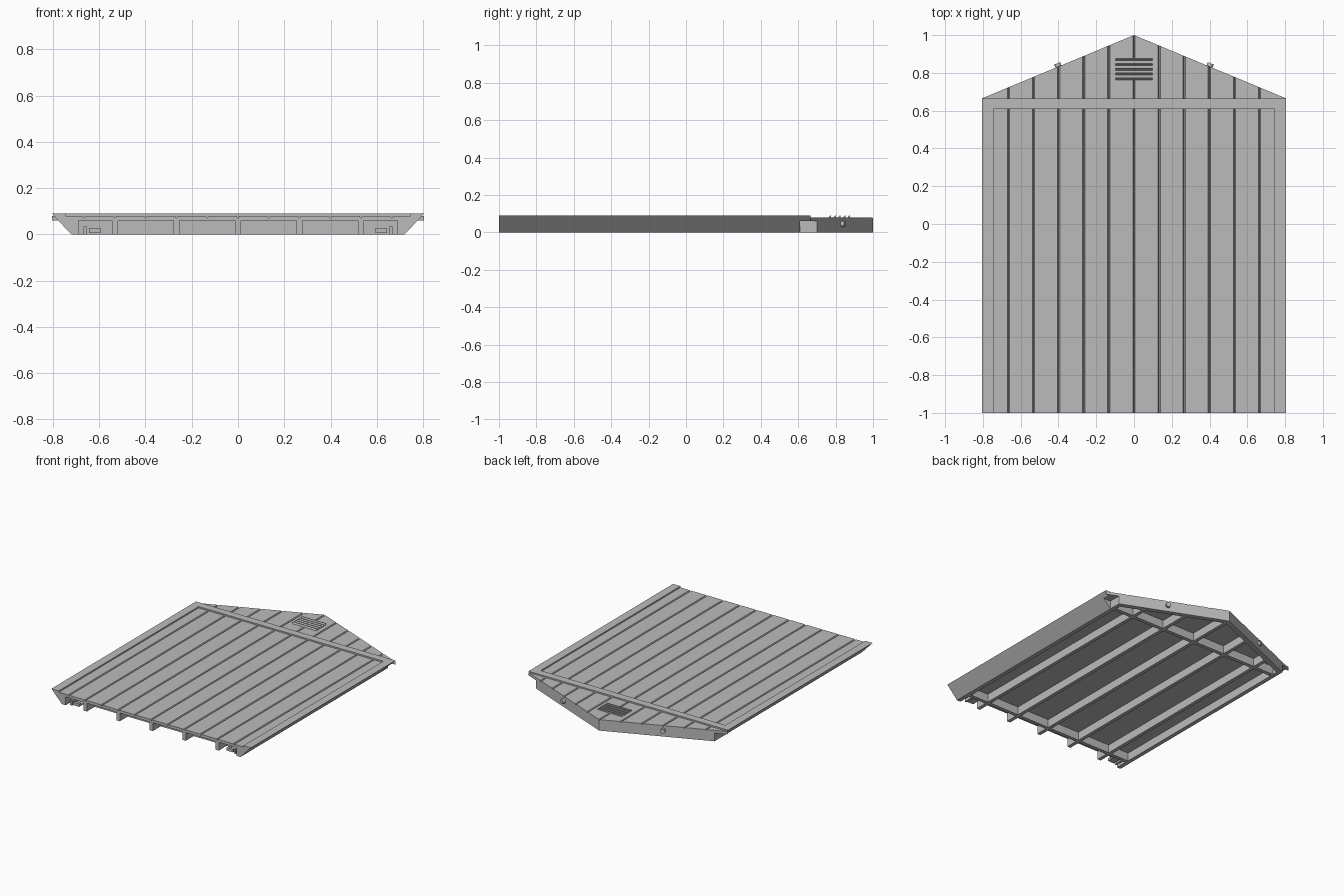
import bpy, bmesh, math
from mathutils import Vector

cube = bpy.data.objects.get("Cube")
if cube:
    bpy.data.objects.remove(cube, do_unlink=True)

grey = bpy.data.materials.new("mid grey")
grey.use_nodes = True
colour = (0.5, 0.5, 0.5, 1)
grey.diffuse_color = colour
grey.node_tree.nodes["Principled BSDF"].inputs["Base Color"].default_value = colour

TOP, SURF, UNDER = 0.09, 0.08, 0.06      # frame top, board top, board underside
HALF, INNER, FOOT = 0.805, 0.745, 0.72   # half widths
EAVE, RAIL, APEX, FRONT = 0.665, 0.61, 1.0, -1.0
SLOPE = (APEX - EAVE) / HALF


def roof(x):
    return APEX - SLOPE * abs(x)


def finish(name, bm):
    bmesh.ops.recalc_face_normals(bm, faces=bm.faces)
    mesh = bpy.data.meshes.new(name)
    bm.to_mesh(mesh)
    bm.free()
    mesh.materials.append(grey)
    obj = bpy.data.objects.new(name, mesh)
    bpy.context.collection.objects.link(obj)
    return obj


def prism(points, axis, start, end):
    """Extrude a 2D outline along x, y or z."""
    place = {"x": lambda a, b: (start, a, b),
             "y": lambda a, b: (a, start, b),
             "z": lambda a, b: (a, b, start)}[axis]
    bm = bmesh.new()
    face = bm.faces.new([bm.verts.new(place(a, b)) for a, b in points])
    moved = bmesh.ops.extrude_face_region(bm, geom=[face])["geom"]
    shift = Vector([(end - start) * (axis == a) for a in "xyz"])
    bmesh.ops.translate(bm, vec=shift, verts=[v for v in moved if isinstance(v, bmesh.types.BMVert)])
    return bm


def box(name, x0, x1, y0, y1, z0, z1):
    return finish(name, prism([(x0, y0), (x1, y0), (x1, y1), (x0, y1)], "z", z0, z1))


def board_outline(half):
    """Cross-section of planks with V grooves between them."""
    pts = [(half, UNDER), (-half, UNDER), (-half, SURF)]
    for k in range(-5, 6):
        x = k * 0.133
        pts += [(x - 0.006, SURF), (x, SURF - 0.01), (x + 0.006, SURF)]
    return pts + [(half, SURF)]


# Plank boards: main wall, and gable trimmed to the roof pitch
finish("wall_boards", prism(board_outline(INNER), "y", FRONT, RAIL))
gable = prism(board_outline(HALF), "y", EAVE, APEX)
for side in (-1, 1):
    cut = bmesh.ops.bisect_plane(gable, geom=gable.verts[:] + gable.edges[:] + gable.faces[:],
                                 plane_co=(0, APEX, 0), plane_no=(side * SLOPE, 1, 0),
                                 clear_outer=True)["geom_cut"]
    edges = [e for e in cut if isinstance(e, bmesh.types.BMEdge) and e.is_boundary]
    bmesh.ops.holes_fill(gable, edges=edges, sides=0)
finish("gable_boards", gable)

# Raised frame: bevelled sides and the eave rail
for side, word in ((1, "left"), (-1, "right")):
    outline = [(INNER, TOP), (HALF, TOP), (FOOT, 0), (0.69, 0), (0.69, UNDER), (INNER, UNDER)]
    finish(word + "_side_frame", prism([(side * x, z) for x, z in outline], "y", FRONT, RAIL))
finish("eave_rail", prism([(-0.777, UNDER), (0.777, UNDER), (HALF, TOP), (-HALF, TOP)],
                          "y", RAIL, EAVE))

# Upright rim under the gable edge
rim = [(FOOT, RAIL), (FOOT, roof(FOOT)), (0, APEX), (-FOOT, roof(FOOT)), (-FOOT, RAIL)]
inner = 0.69
rim += [(-inner, RAIL), (-inner, roof(inner) - 0.038), (0, APEX - 0.038),
        (inner, roof(inner) - 0.038), (inner, RAIL)]
finish("gable_rim", prism(rim, "z", 0, UNDER))

# Studs and cross beams on the underside
for k in range(-2, 3):
    x = k * 0.266
    box("stud", x - 0.013, x + 0.013, FRONT, roof(x) - 0.03, 0, UNDER)
box("eave_beam", -0.7, 0.7, RAIL, RAIL + 0.028, 0, UNDER)
box("front_beam", -0.7, 0.7, -0.91, -0.885, 0, UNDER)

for side in (-1, 1):
    # Clips at the front edge
    x0, x1 = sorted((side * 0.595, side * 0.645))
    box("clip_tongue", x0, x1, -0.98, -0.9, 0.006, 0.013)
    box("clip_catch", x0, x1, -0.98, -0.96, 0.013, 0.027)
    x0, x1 = sorted((side * 0.652, side * 0.667))
    box("clip_guide", x0, x1, -0.98, -0.9, 0, 0.035)
    # Round pegs on the gable rim
    normal = Vector((side * SLOPE, 1, 0)).normalized()
    peg = bmesh.new()
    bmesh.ops.create_cone(peg, cap_ends=True, segments=20, radius1=0.017, radius2=0.017, depth=0.036)
    peg.transform(normal.to_track_quat("Z", "Y").to_matrix().to_4x4())
    bmesh.ops.translate(peg, vec=(side * 0.4, roof(0.4), 0.045), verts=peg.verts)
    finish("gable_peg", peg)

# Louvred vent
box("vent_plate", -0.097, 0.097, 0.762, 0.878, SURF - 0.004, SURF + 0.001)
for k in range(5):
    y = 0.762 + k * 0.0255
    finish("vent_slat", prism([(y, SURF), (y + 0.014, SURF), (y + 0.014, TOP), (y + 0.009, TOP)],
                              "x", -0.097, 0.097))
